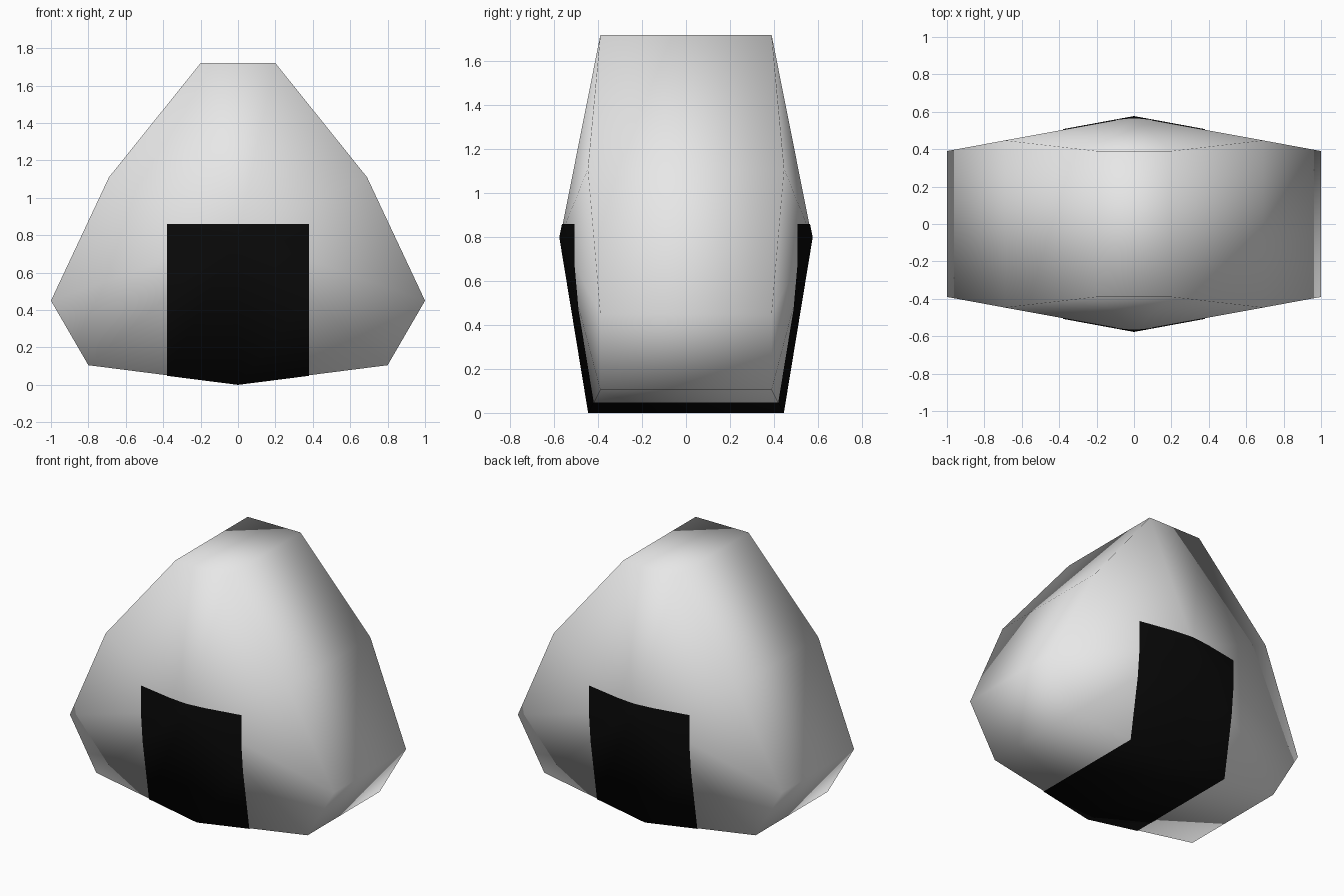
import bpy, bmesh
from mathutils import Vector

if "Cube" in bpy.data.objects:
    bpy.data.objects.remove(bpy.data.objects["Cube"])

# Half outline (x, half depth, z), from bottom centre up to the top edge
HALF = [(0, .443, .003), (.8, .39, .105), (1, .39, .45), (.69, .447, 1.11), (.2, .39, 1.72)]
RIM = HALF + [(-x, d, z) for x, d, z in reversed(HALF[1:])]
PEAK = (0, .573, .8)


def material(name, value):
    m = bpy.data.materials.new(name)
    m.diffuse_color = (value, value, value, 1)
    m.use_nodes = True
    m.node_tree.nodes["Principled BSDF"].inputs["Base Color"].default_value = m.diffuse_color
    return m


def rice_body():
    """Rounded triangle: fan on front and back, quads around the rim."""
    bm = bmesh.new()
    front, back = ([bm.verts.new((x, s * d, z)) for x, d, z in RIM] for s in (-1, 1))
    fc, bc = (bm.verts.new((PEAK[0], s * PEAK[1], PEAK[2])) for s in (-1, 1))
    n = len(RIM)
    for i in range(n):
        j = (i + 1) % n
        bm.faces.new((front[i], front[j], fc))
        bm.faces.new((back[j], back[i], bc))
        bm.faces.new((front[j], front[i], back[i], back[j]))
    bmesh.ops.recalc_face_normals(bm, faces=bm.faces)
    bm.normal_update()
    return bm


def finish(bm, name, mat):
    for f in bm.faces:
        f.smooth = True
    me = bpy.data.meshes.new(name)
    bm.to_mesh(me)
    bm.free()
    me.materials.append(mat)
    ob = bpy.data.objects.new(name, me)
    bpy.context.collection.objects.link(ob)
    return ob


# Rice
finish(rice_body(), "rice_body", material("rice white", .8))

# Seaweed wrap: thin shell over the rice, trimmed to a strip
bm = rice_body()
for v, n in [(v, v.normal.copy()) for v in bm.verts]:
    v.co += n * .004
for co, no in (((.38, 0, 0), (1, 0, 0)), ((-.38, 0, 0), (-1, 0, 0)), ((0, 0, .86), (0, 0, 1))):
    bmesh.ops.bisect_plane(bm, geom=bm.verts[:] + bm.edges[:] + bm.faces[:],
                           plane_co=Vector(co), plane_no=Vector(no), clear_outer=True)
finish(bm, "seaweed_wrap", material("seaweed black", .003))
